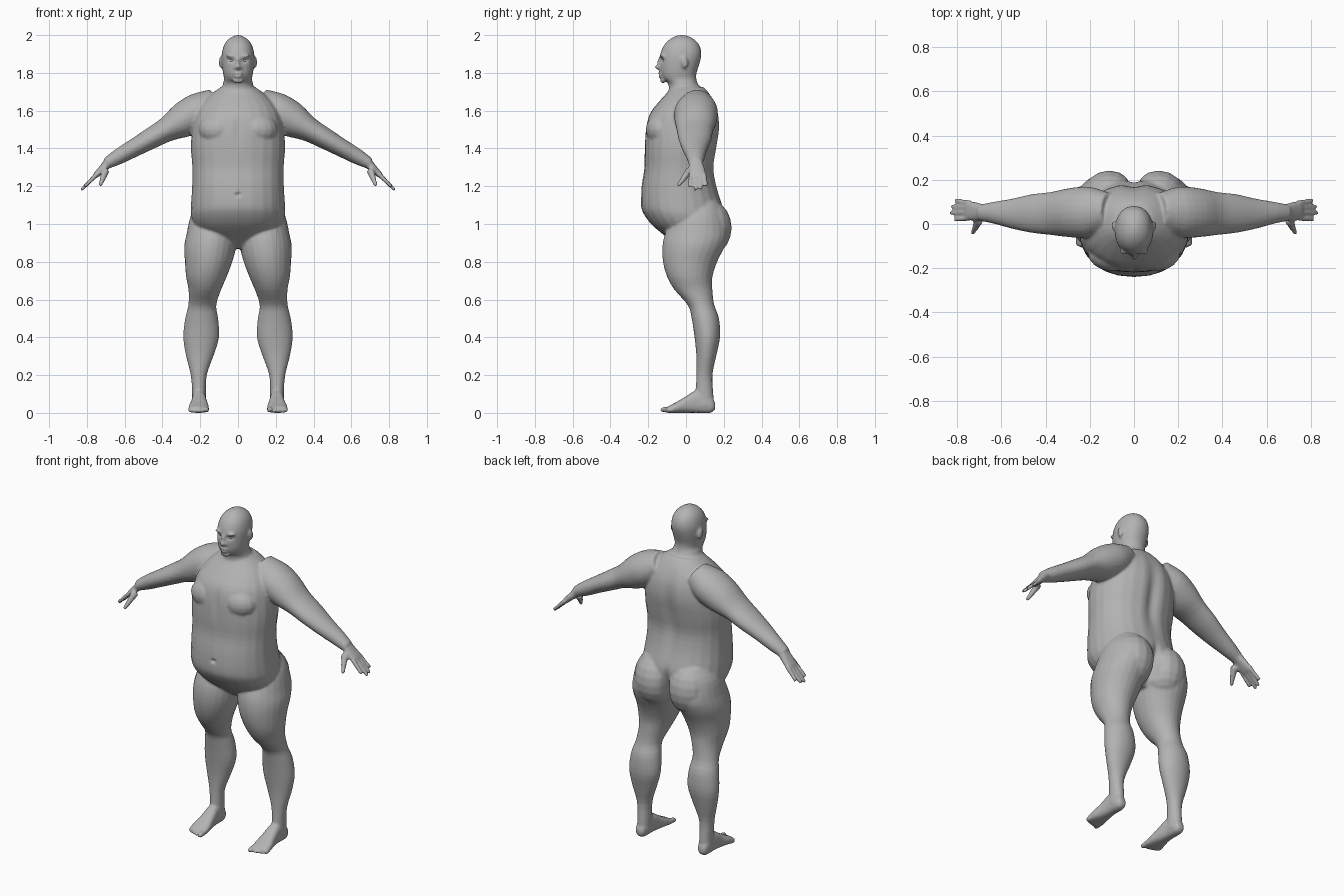
import bpy, bmesh, math
from mathutils import Matrix, Vector

cube = bpy.data.objects.get("Cube")
if cube:
    bpy.data.objects.remove(cube)

skin = bpy.data.materials.new("plain grey")
skin.use_nodes = True
GREY = (0.45, 0.45, 0.45, 1)
skin.diffuse_color = GREY
skin.node_tree.nodes["Principled BSDF"].inputs["Base Color"].default_value = GREY

bm = bmesh.new()
RING, STEPS = 24, 3


def catmull(a, b, c, d, t):
    return [0.5 * (2*q + (r-p)*t + (2*p - 5*q + 4*r - s)*t*t + (3*q - p - 3*r + s)*t**3)
            for p, q, r, s in zip(a, b, c, d)]


def loft(rows, matrix=Matrix(), power=2.0):
    """Smooth skin over rows of (height, x min, x max, y min, y max)."""
    rows = [rows[0]] + rows + [rows[-1]]
    smooth = [catmull(*rows[i:i+4], k / STEPS) for i in range(len(rows) - 3) for k in range(STEPS)]
    rings = []
    for z, x0, x1, y0, y1 in smooth + [rows[-1]]:
        ring = []
        for k in range(RING):
            c, s = math.cos(math.tau * k / RING), math.sin(math.tau * k / RING)
            u = math.copysign(abs(c) ** (2 / power), c)
            v = math.copysign(abs(s) ** (2 / power), s)
            p = Vector(((x0+x1)/2 + u*(x1-x0)/2, (y0+y1)/2 + v*(y1-y0)/2, z))
            ring.append(bm.verts.new(matrix @ p))
        rings.append(ring)
    for a, b in zip(rings, rings[1:]):
        for k in range(RING):
            n = (k + 1) % RING
            bm.faces.new((a[k], a[n], b[n], b[k]))
    bm.faces.new(rings[0][::-1])
    bm.faces.new(rings[-1])


def ball(target, center, radii, tilt=0):
    m = Matrix.Translation(center) @ Matrix.Rotation(tilt, 4, 'X') @ Matrix.Diagonal((*radii, 1))
    bmesh.ops.create_uvsphere(target, u_segments=16, v_segments=10, radius=1, matrix=m)


def centred(rows):
    return [(z, -w, w, f, b) for z, w, f, b in rows]


def digit(a, b, r0, r1):
    """Tapered, round-ended finger or toe from a to b."""
    a, b = Vector(a), Vector(b)
    turn = (b - a).to_track_quat('Z', 'Y').to_matrix().to_4x4()
    n = (b - a).length
    rows = [(0, r0), (n / 2, (r0 + r1) / 2), (n, r1), (n + r1 * .65, r1 * .75), (n + r1, r1 * .2)]
    loft([(t, -r, r, -r, r) for t, r in rows], Matrix.Translation(a) @ turn)


# Torso
loft(centred([
    (.87, .06, -.03, .10), (.92, .14, -.09, .17), (.96, .205, -.14, .19), (1, .235, -.185, .2),
    (1.05, .249, -.222, .2), (1.1, .249, -.239, .195), (1.2, .243, -.235, .165),
    (1.3, .242, -.22, .15), (1.4, .249, -.22, .165), (1.5, .243, -.215, .18),
    (1.58, .225, -.195, .175), (1.64, .19, -.15, .155), (1.69, .14, -.105, .125),
    (1.725, .09, -.08, .095)]), power=2.2)
ball(bm, (.1, -.13, 1.5), (.11, .083, .085))       # chest
ball(bm, (.112, .118, .98), (.125, .124, .15))     # buttock

# Neck and head
loft(centred([
    (1.63, .1, -.1, .12), (1.70, .09, -.092, .09), (1.745, .079, -.095, .062),
    (1.77, .074, -.124, .055), (1.8, .08, -.135, .056), (1.85, .086, -.138, .072),
    (1.9, .086, -.136, .082), (1.945, .075, -.118, .072), (1.975, .055, -.09, .047),
    (1.993, .028, -.06, .015), (2.0, .008, -.035, -.01)]), power=2.15)
ball(bm, (0, -.146, 1.832), (.012, .02, .014))     # nose tip
ball(bm, (.012, -.138, 1.829), (.01, .013, .01))   # nostril wing
ball(bm, (0, -.137, 1.855), (.011, .015, .032))    # nose bridge
ball(bm, (0, -.136, 1.797), (.026, .013, .008))    # upper lip
ball(bm, (0, -.135, 1.783), (.023, .013, .008))    # lower lip
ball(bm, (0, -.122, 1.76), (.03, .014, .015))      # chin
ball(bm, (.035, -.125, 1.89), (.03, .014, .009))   # brow
ball(bm, (.09, -.008, 1.855), (.011, .019, .034), .2)  # ear

# Leg
loft([
    (.04, .168, .245, .05, .15), (.1, .17, .243, .05, .145), (.2, .165, .25, .055, .14),
    (.3, .13, .275, .055, .16), (.4, .1, .29, .045, .18), (.5, .105, .28, .03, .175),
    (.57, .115, .263, .01, .15), (.65, .09, .262, -.06, .14), (.72, .06, .275, -.1, .14),
    (.8, .03, .281, -.122, .165), (.88, .01, .285, -.125, .205), (.95, .01, .272, -.11, .225),
    (1.05, .02, .248, -.06, .2), (1.12, .04, .2, -.02, .17)])

# Foot, running from heel to toes
loft([
    (-.155, .19, .225, .02, .05), (-.13, .175, .24, 0, .09), (-.06, .17, .243, 0, .12),
    (0, .162, .25, 0, .088), (.05, .154, .262, 0, .058), (.1, .156, .262, 0, .032)],
    Matrix.Rotation(math.pi / 2, 4, 'X'), 2.5)
for i, x in enumerate((.168, .195, .216, .236, .253)):
    r = .016 if i == 0 else .0115
    digit((x, -.07, r + .005), (x, -.122 + .008 * i, r), r, r * .9)

# Arm, running from the neck base to the wrist
arm = Matrix.Translation((.2, 0, 1.6)) @ Matrix.Rotation(math.radians(119.4), 4, 'Y')
loft([(t, -h, h, f, b) for t, h, f, b in (
    (-.1, .072, -.02, .14), (0, .098, -.06, .168), (.1, .094, -.06, .163),
    (.2, .066, -.05, .145), (.3, .056, -.04, .135), (.4, .048, -.022, .115),
    (.5, .041, .002, .1), (.57, .03, .014, .088))], arm)

# Hand
hand = Matrix.Translation((.685, .053, 1.325)) @ Matrix.Rotation(math.radians(135), 4, 'Y')
loft([(t, -h, h, f, b) for t, h, f, b in (
    (-.03, .028, -.036, .036), (0, .026, -.036, .036), (.04, .021, -.038, .045),
    (.09, .016, -.036, .052), (.105, .01, -.03, .046))], hand, 2.4)
for y0, y1, length in ((-.026, -.033, .182), (-.002, -.003, .206), (.022, .026, .2), (.043, .053, .175)):
    digit(hand @ Vector((0, y0, .08)), hand @ Vector((0, y1, length - .008)), .0125, .0095)
digit((.7, .02, 1.285), (.728, -.038, 1.208), .021, .0105)

# Fuse mirrored parts into one smooth skin
bmesh.ops.recalc_face_normals(bm, faces=bm.faces)
source = bpy.data.meshes.new("body_parts")
bm.to_mesh(source)
bm.free()
body = bpy.data.objects.new("body", source)
bpy.context.collection.objects.link(body)
body.modifiers.new("Mirror", 'MIRROR').use_mirror_merge = False
remesh = body.modifiers.new("Fuse", 'REMESH')
remesh.mode = 'VOXEL'
remesh.voxel_size = .0075
soften = body.modifiers.new("Soften", 'SMOOTH')
soften.factor, soften.iterations = .5, 4
graph = bpy.context.evaluated_depsgraph_get()
mesh = bpy.data.meshes.new_from_object(body.evaluated_get(graph))
body.modifiers.clear()
body.data = mesh
bpy.data.meshes.remove(source)
mesh.name = "body"

# Sculpted hollows: centre, falloff radii, push along y
dents = [((0, -.235, 1.155), (.012, .05, .009), .018),    # navel
         ((0, .17, 1.4), (.035, .08, .2), -.02),          # spine
         ((0, .19, .95), (.022, .1, .1), -.05),           # seat cleft
         ((0, -.15, 1.79), (.022, .03, .005), .006),      # mouth
         ((0, -.22, 1.5), (.02, .05, .09), .008)]         # breastbone
dents += [((s * .034, -.125, 1.866), (.017, .03, .01), .012) for s in (-1, 1)]   # eye sockets
for v in mesh.vertices:
    x, y, z = v.co
    if abs(x) < .12 and z > .6:
        for (cx, cy, cz), (rx, ry, rz), push in dents:
            y += push * math.exp(-((x-cx)/rx)**2 - ((y-cy)/ry)**2 - ((z-cz)/rz)**2)
        v.co.y = y
    v.co.z = max(z, 0)
mesh.materials.clear()
mesh.materials.append(skin)
mesh.shade_smooth()

# Eyes
for side, s in (("left", 1), ("right", -1)):
    eye_bm = bmesh.new()
    ball(eye_bm, (s * .033, -.112, 1.866), (.012, .012, .012))
    eye_mesh = bpy.data.meshes.new(side + "_eye")
    eye_bm.to_mesh(eye_mesh)
    eye_bm.free()
    eye_mesh.materials.append(skin)
    eye_mesh.shade_smooth()
    bpy.context.collection.objects.link(bpy.data.objects.new(side + "_eye", eye_mesh))
